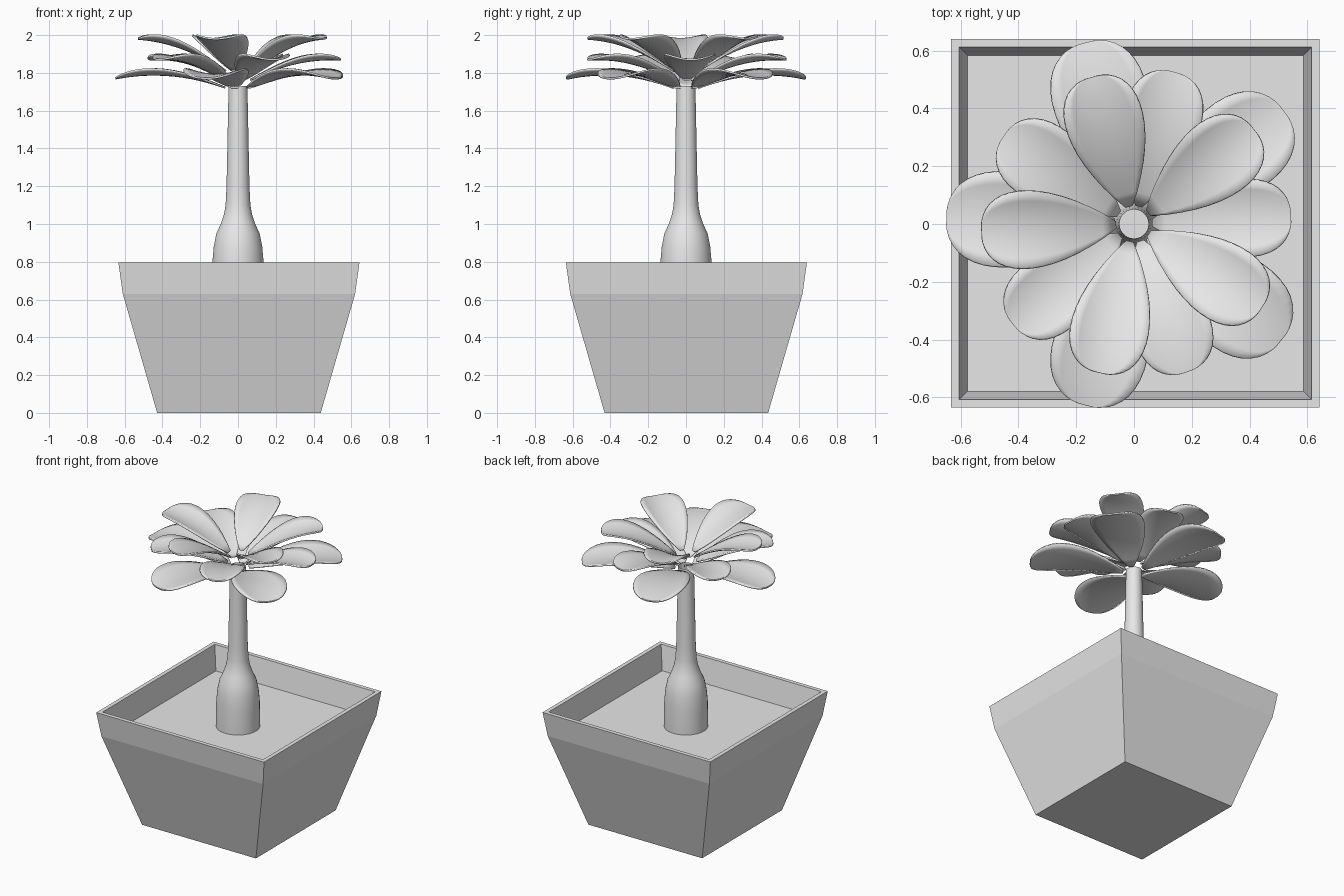
import bpy, bmesh
from math import sin, cos, pi, radians, sqrt

if "Cube" in bpy.data.objects:
    bpy.data.objects.remove(bpy.data.objects["Cube"])

grey = bpy.data.materials.new("plain grey")
grey.use_nodes = True
grey.diffuse_color = (0.8, 0.8, 0.8, 1)
grey.node_tree.nodes["Principled BSDF"].inputs["Base Color"].default_value = grey.diffuse_color


def finish(name, bm, smooth=False):
    mesh = bpy.data.meshes.new(name)
    bm.to_mesh(mesh)
    bm.free()
    mesh.materials.append(grey)
    obj = bpy.data.objects.new(name, mesh)
    bpy.context.collection.objects.link(obj)
    if smooth:
        bpy.ops.object.select_all(action='DESELECT')
        obj.select_set(True)
        bpy.context.view_layer.objects.active = obj
        bpy.ops.object.shade_smooth_by_angle(angle=radians(40))
    return obj


def lathe(name, profile, sides, caps=(), centre=(0, 0), smooth=False):
    """Sweep (radius, height) points around z; caps lists the rings to fill."""
    bm = bmesh.new()
    grow = sqrt(2) if sides == 4 else 1
    rings = []
    for r, z in profile:
        angles = [2 * pi * (i + 0.5) / sides for i in range(sides)]
        rings.append([bm.verts.new((centre[0] + r * grow * cos(a),
                                    centre[1] + r * grow * sin(a), z)) for a in angles])
    for low, high in zip(rings, rings[1:]):
        for i in range(sides):
            j = (i + 1) % sides
            bm.faces.new((low[i], low[j], high[j], high[i]))
    for k, flip in caps:
        bm.faces.new(rings[k][::-1] if flip else rings[k])
    return finish(name, bm, smooth)


def leaf_layer(name, angles, tip, half_width, base, rise, droop, cup):
    """A ring of cupped teardrop leaves sharing one curve."""
    bm = bmesh.new()
    rows, cols, root = 16, 8, 0.05
    for angle in angles:
        a = radians(angle)
        grid = []
        for i in range(rows + 1):
            t = 0.03 + 0.968 * sin(pi / 2 * i / rows)
            shape = t ** 0.9 * (1 - t) ** 0.42 / 0.44
            r = root + (tip - root) * t
            row = []
            for j in range(cols + 1):
                v = (2 * j / cols - 1) * shape
                y = v * half_width
                z = base + rise * t - droop * t * t + cup * v * v
                row.append(bm.verts.new((r * cos(a) - y * sin(a), r * sin(a) + y * cos(a), z)))
            grid.append(row)
        for p, q in zip(grid, grid[1:]):
            for j in range(cols):
                bm.faces.new((p[j], q[j], q[j + 1], p[j + 1]))
    obj = finish(name, bm, True)
    thick = obj.modifiers.new("thickness", 'SOLIDIFY')
    thick.thickness = 0.01
    thick.offset = 0
    return obj


# Square tapered pot with a raised rim, and the soil inside
middle = (0.005, 0.002)
lathe("pot", [(0.433, 0), (0.615, 0.63), (0.638, 0.795), (0.61, 0.795), (0.582, 0.63)],
      4, [(0, True)], middle)
lathe("soil", [(0.582, 0.63)], 4, [(0, False)], middle)

# Swollen trunk, open at the top
lathe("trunk", [(0.137, 0.63), (0.136, 0.8), (0.129, 0.88), (0.115, 0.95), (0.092, 1.0),
                (0.075, 1.05), (0.066, 1.1), (0.061, 1.2), (0.05, 1.73)], 32, smooth=True)

# Three staggered layers of five leaves
leaf_layer("lower_leaves", (178, 105, 37, 322, 255), 0.65, 0.166, 1.715, 0.23, 0.175, 0.03)
leaf_layer("middle_leaves", (3, 75, 146, 220, 290), 0.545, 0.135, 1.755, 0.26, 0.145, 0.03)
leaf_layer("upper_leaves", (183, 106, 38, 327, 257), 0.53, 0.135, 1.80, 0.33, 0.15, 0.035)
